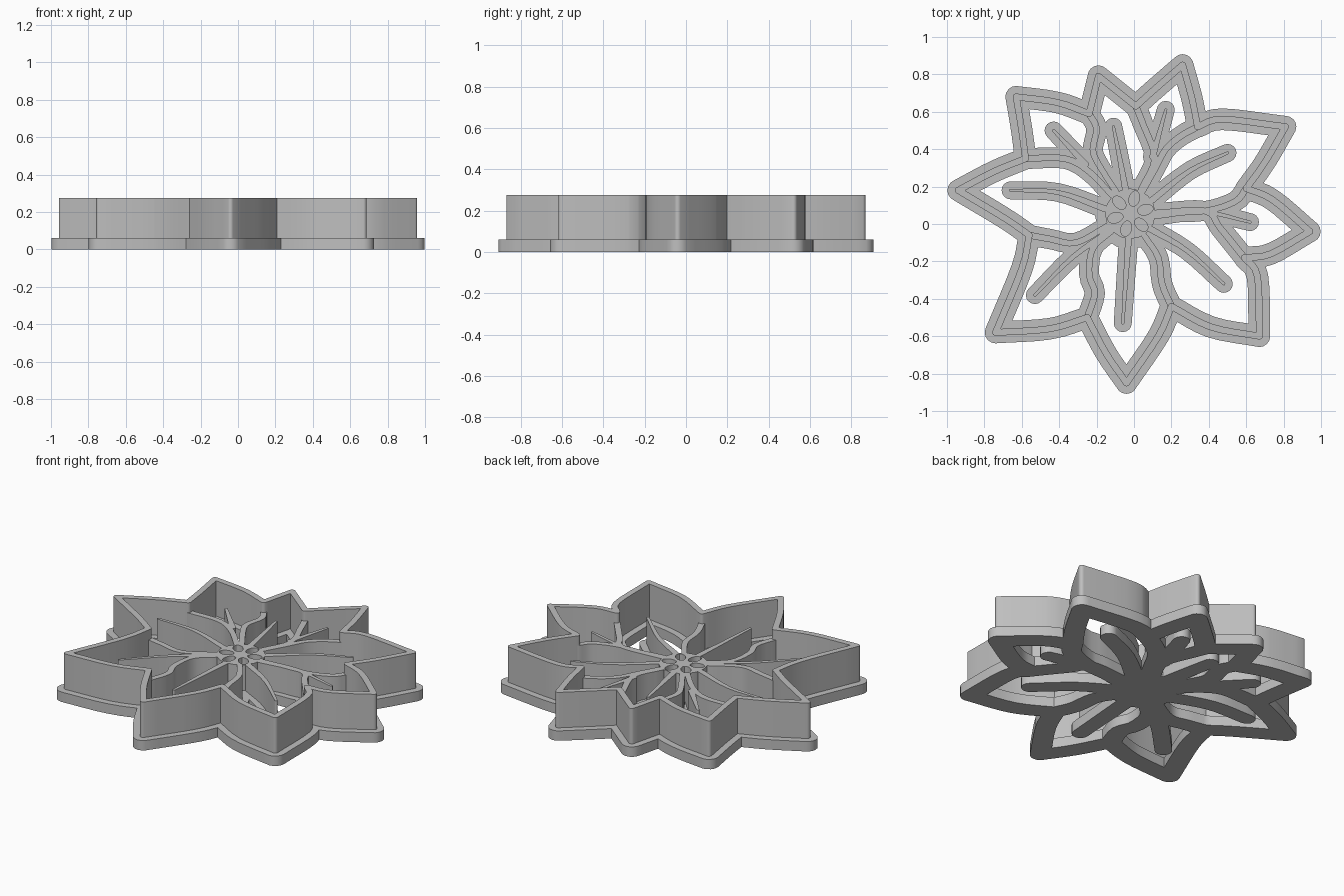
import bpy
from math import cos, sin, pi, radians
from mathutils import Vector
from mathutils.geometry import convex_hull_2d, delaunay_2d_cdt

cube = bpy.data.objects.get("Cube")
if cube:
    bpy.data.objects.remove(cube, do_unlink=True)

BASE_TOP, STAMP_TOP, WALL_TOP = 0.06, 0.215, 0.275
SIDES = 16      # corners of each round end
STEPS = 4       # pieces per curve span
LIFT = 0.06     # upward bow of a vein, relative to its sideways reach
CENTRE = Vector((-0.02, 0.055))
RING = 0.14     # where inner lines stop around the flower centre

# Clockwise: petal tip, shoulder before it, shoulder after it, the notch that
# follows, then the line running inward from that notch (hundredths of a unit)
petals = [
    [(26, 85), (11, 72), (31, 67), (34, 52), (25, 47), (17, 40), (11, 29)],
    [(81, 52), (47, 56), (70, 33), (60, 19), (54, 12), (38, 7)],
    [(94, -4), (74, 13), (73, -16), (59, -18), (46, -2), (38, 7)],
    [(67, -60), (66, -28), (41, -55), (20, -44), (15, -32), (13, -18)],
    [(-4, -85), (13, -60), (-15, -69), (-25, -50), (-21, -37), (-24, -27), (-22, -13)],
    [(-74, -58), (-45, -56), (-60, -24), (-56, -6), (-45, -8), (-31, -10)],
    [(-94, 18), (-69, 3), (-75, 28), (-58, 35), (-37, 35), (-24, 28)],
    [(-63, 68), (-60, 50), (-41, 65), (-24, 59), (-20, 51), (-22, 40), (-19, 32)],
    [(-19, 79), (-22, 67), (-9, 71), (1, 63), (5, 53), (11, 35)],
]
# Free ends of the veins that reach the centre
vein_tips = [(-11, 52), (50, 38), (-66, 18), (-53, -38), (-6, -53), (48, -32), (62, 1)]
# Short veins that join a petal line
side_veins = [[(-43, 50), (-26, 32)], [(17, 61), (10, 36)]]


def scaled(points):
    return [Vector(p) / 100 for p in points]


def to_ring(point):
    """Point on the central ring in the direction of the given point."""
    return CENTRE + (point - CENTRE).normalized() * RING


def vein_line(tip):
    """Bowed line from a free end to the central ring."""
    end = to_ring(tip)
    bow = Vector((0, LIFT * abs(tip.x - CENTRE.x)))
    return [tip, (tip + end) / 2 + bow, end]


def smooth(p):
    """Catmull-Rom curve through the points."""
    p = [2 * p[0] - p[1]] + p + [2 * p[-1] - p[-2]]
    curve = []
    for a, b, c, d in zip(p, p[1:], p[2:], p[3:]):
        for i in range(STEPS):
            t = i / STEPS
            curve.append(b + (c - a) * t / 2 + (a - 2.5 * b + 2 * c - d / 2) * t * t
                         + (1.5 * (b - c) + (d - a) / 2) * t ** 3)
    return curve + [p[-2]]


def ellipse(centre, rx, ry, turn=0.0):
    along = Vector((cos(turn), sin(turn)))
    across = Vector((-along.y, along.x))
    angles = [2 * pi * k / SIDES for k in range(SIDES)]
    return [centre + along * rx * cos(a) + across * ry * sin(a) for a in angles]


def counter_clockwise(poly):
    area = sum(a.cross(b) for a, b in zip(poly, poly[1:] + poly[:1]))
    return poly if area > 0 else poly[::-1]


def counter_clockwise_ids(tri, flat):
    a, b, c = (flat[i] for i in tri)
    return tri if (b - a).cross(c - a) > 0 else tri[::-1]


def strip(points, r_start, r_end):
    """Round-ended pieces that together follow a curve."""
    curve = smooth(points)
    discs = []
    for i, p in enumerate(curve):
        r = r_start + (r_end - r_start) * i / (len(curve) - 1)
        discs.append(ellipse(p, r, r))
    pieces = []
    for a, b in zip(discs, discs[1:]):
        both = a + b
        pieces.append(counter_clockwise([both[i] for i in convex_hull_2d(both)]))
    return pieces


def prism(name, polygons, holes, bottom, top, material):
    """Merge flat polygons, leave out the holes and extrude the result."""
    coords, faces = [], []
    for poly in polygons + holes:
        faces.append(list(range(len(coords), len(coords) + len(poly))))
        coords += poly
    flat, _, tris, _, _, sources = delaunay_2d_cdt(coords, [], faces, 1, 1e-5)
    solid = []
    for tri, source in zip(tris, sources):
        if source and max(source) < len(polygons):
            solid.append(tuple(counter_clockwise_ids(tri, flat)))
    n = len(flat)
    directed = {pair for t in solid for pair in zip(t, t[1:] + t[:1])}
    sides = [(a, b, b + n, a + n) for a, b in sorted(directed) if (b, a) not in directed]
    lower = [t[::-1] for t in solid]
    upper = [tuple(i + n for i in t) for t in solid]
    verts = [(v.x, v.y, z) for z in (bottom, top) for v in flat]
    mesh = bpy.data.meshes.new(name)
    mesh.from_pydata(verts, [], lower + upper + sides)
    mesh.validate()
    mesh.materials.append(material)
    obj = bpy.data.objects.new(name, mesh)
    bpy.context.collection.objects.link(obj)
    bpy.ops.object.select_all(action='DESELECT')
    obj.select_set(True)
    bpy.context.view_layer.objects.active = obj
    bpy.ops.object.shade_smooth_by_angle(angle=radians(30))


# Single grey plastic
grey = bpy.data.materials.new("grey_plastic")
grey.use_nodes = True
colour = (0.52, 0.52, 0.52, 1.0)
grey.diffuse_color = colour
grey.node_tree.nodes["Principled BSDF"].inputs["Base Color"].default_value = colour

# Petal outlines and the lines running inward from their notches
rows = [scaled(row) for row in petals]
outline, inner_lines = [], []
for row, following in zip(rows, rows[1:] + rows[:1]):
    tip, _, shoulder, notch, *inner = row
    outline.append([tip, shoulder, notch])
    outline.append([following[0], following[1], notch])
    inner_lines.append([notch, *inner, to_ring(inner[-1])])

# Veins
veins = [vein_line(tip) for tip in scaled(vein_tips)]
veins += [scaled(points) for points in side_veins]

# Wide flange, tall cutting blade and lower stamp ridges along the same lines
flange, blade, stamp = [], [], []
for line in outline:
    flange += strip(line, 0.058, 0.058)
    blade += strip(line, 0.018, 0.018)
for line in inner_lines:
    flange += strip(line, 0.056, 0.052)
    stamp += strip(line, 0.018, 0.016)
for vein in veins:
    flange += strip(vein, 0.048, 0.052)
    stamp += strip(vein, 0.008, 0.018)

# Flower centre with a ring of seed-shaped pockets
flange.append(ellipse(CENTRE, 0.19, 0.19))
stamp.append(ellipse(CENTRE, 0.135, 0.135))
pockets = []
for k in range(6):
    angle = radians(255 + 60 * k)
    spot = CENTRE + Vector((cos(angle), sin(angle))) * 0.083
    pockets.append(ellipse(spot, 0.042, 0.028, angle))

prism("base_flange", flange, [], 0, BASE_TOP, grey)
prism("cutting_wall", blade, [], BASE_TOP - 0.005, WALL_TOP, grey)
prism("stamp_ridges", stamp, pockets, BASE_TOP - 0.005, STAMP_TOP, grey)
